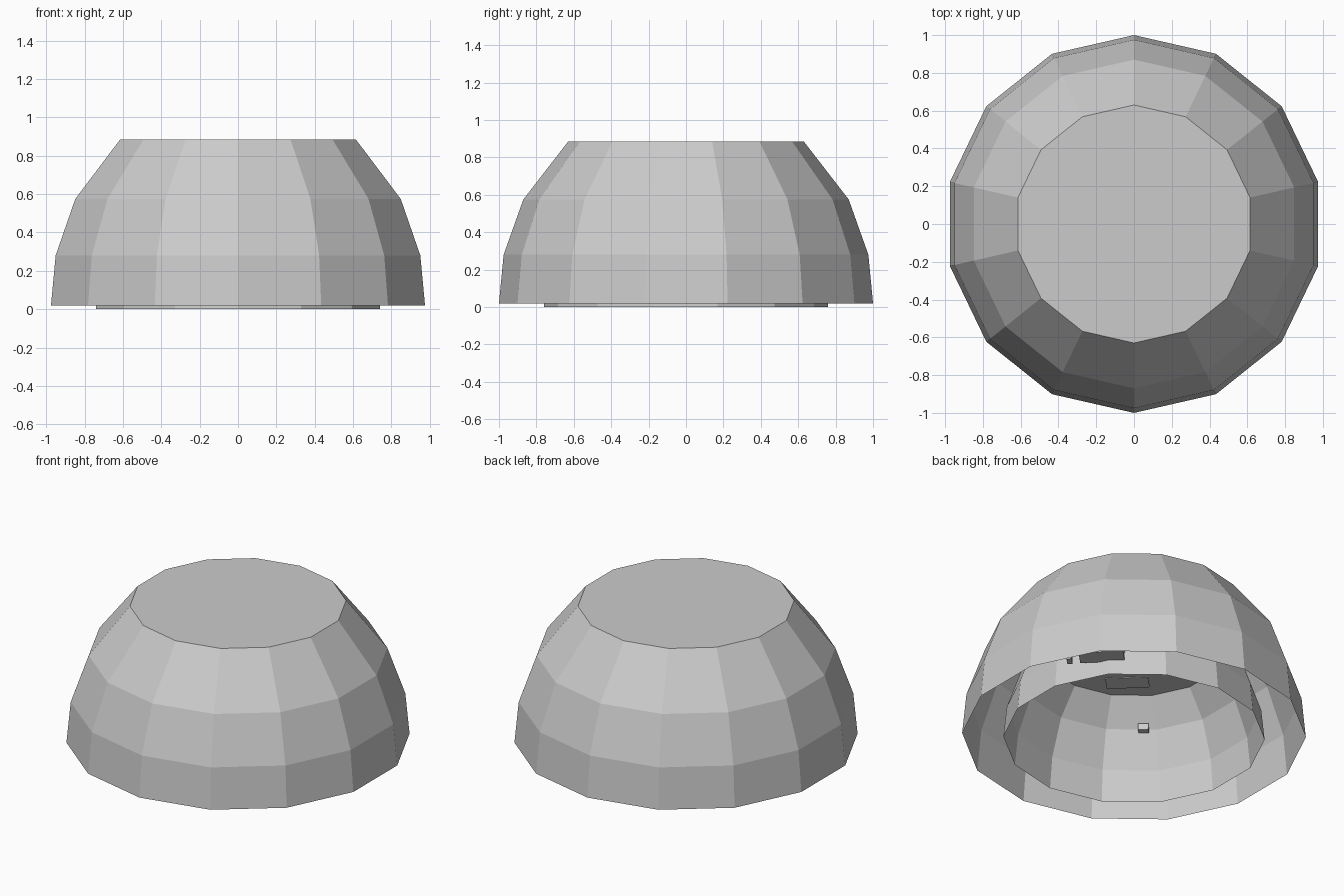
import bpy
import bmesh
from math import sin, cos, tau
from mathutils import Matrix

cube = bpy.data.objects.get("Cube")
if cube:
    bpy.data.objects.remove(cube, do_unlink=True)

SIDES = 14

grey = bpy.data.materials.new("plain grey")
grey.use_nodes = True
grey.diffuse_color = (0.6, 0.6, 0.6, 1)
grey.node_tree.nodes["Principled BSDF"].inputs["Base Color"].default_value = (0.6, 0.6, 0.6, 1)


def finish(name, bm):
    """Turn a bmesh into a grey object."""
    mesh = bpy.data.meshes.new(name)
    bm.to_mesh(mesh)
    bm.free()
    mesh.materials.append(grey)
    obj = bpy.data.objects.new(name, mesh)
    bpy.context.collection.objects.link(obj)


def dome(name, profile):
    """Faceted shell, open below and closed by a flat top."""
    bm = bmesh.new()
    rings = []
    for r, z in profile:
        angles = [tau * i / SIDES for i in range(SIDES)]
        rings.append([bm.verts.new((-r * sin(a), r * cos(a), z)) for a in angles])
    for low, high in zip(rings, rings[1:]):
        for i in range(SIDES):
            j = (i + 1) % SIDES
            bm.faces.new((low[i], low[j], high[j], high[i]))
    bm.faces.new(rings[-1])
    finish(name, bm)


def block(name, centre, size):
    """Small box turned diagonally to the front."""
    bm = bmesh.new()
    turn = Matrix.Rotation(tau / 8, 4, "Z")
    bmesh.ops.create_cube(bm, size=1, matrix=Matrix.Translation(centre) @ turn @ Matrix.Diagonal((*size, 1)))
    finish(name, bm)


# Outer shell with its widest edge at the bottom
dome("outer_shell", [(1.0, 0.02), (0.975, 0.28), (0.87, 0.575), (0.63, 0.885)])

# Smaller nested shell that dips just below the outer rim
dome("inner_shell", [(0.76, 0.0), (0.74, 0.2), (0.66, 0.43), (0.536, 0.59)])

# Small fittings in the gap between the shells, on the inner top and inner wall
block("gap_fitting", (0.64, 0.47, 0.14), (0.12, 0.26, 0.08))
block("small_gap_fitting", (0.75, 0.31, 0.12), (0.06, 0.03, 0.04))
block("top_fitting", (-0.21, -0.31, 0.615), (0.12, 0.25, 0.06))
block("inner_fitting", (-0.45, -0.45, 0.43), (0.05, 0.06, 0.04))
